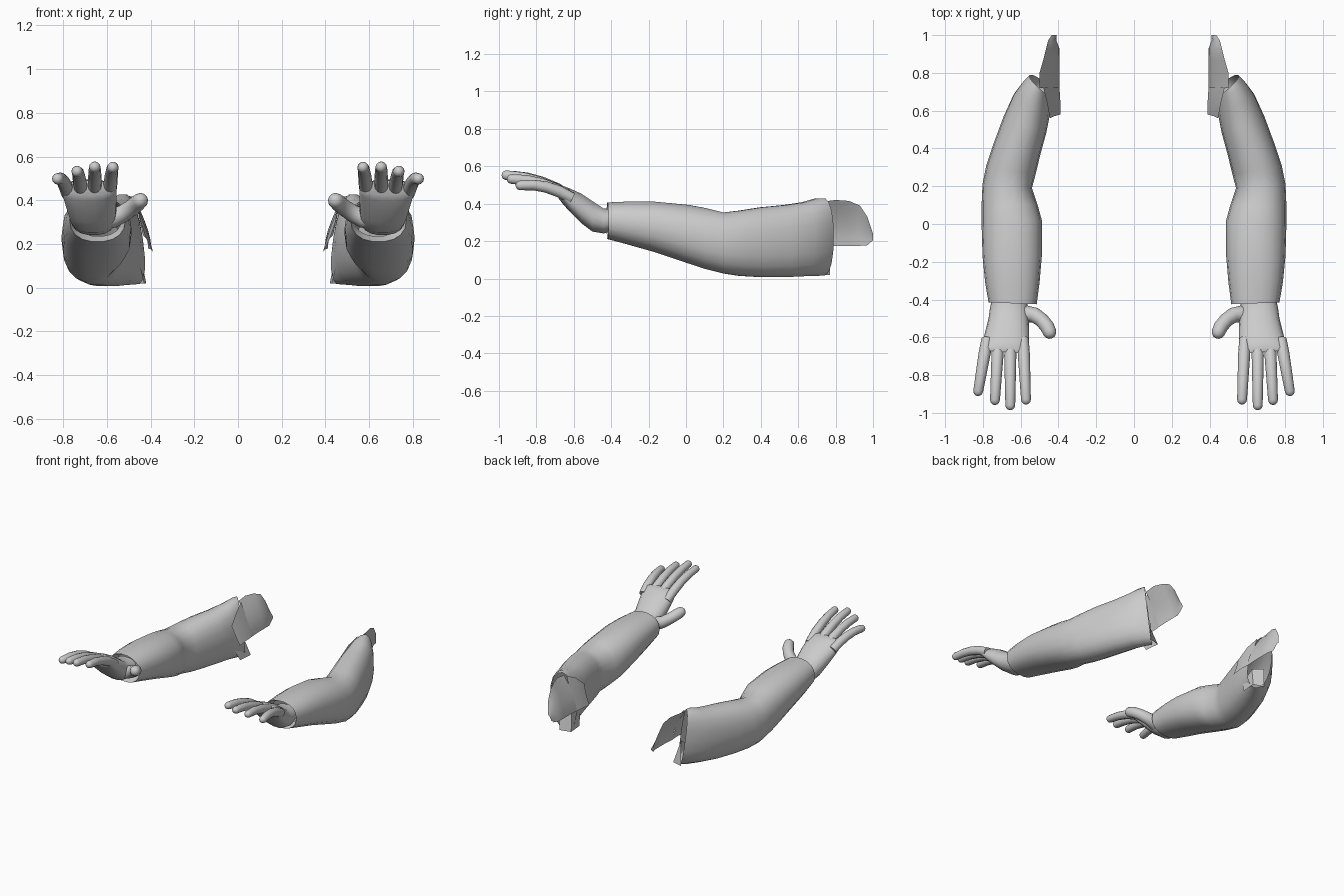
import bpy, bmesh, math
from mathutils import Vector

if "Cube" in bpy.data.objects:
    bpy.data.objects.remove(bpy.data.objects["Cube"])

grey = bpy.data.materials.new("light grey")
grey.diffuse_color = (0.6, 0.6, 0.6, 1)
grey.use_nodes = True
grey.node_tree.nodes["Principled BSDF"].inputs["Base Color"].default_value = grey.diffuse_color


def finish(name, bm, angle=50):
    """Turn a bmesh into a smooth object mirrored to the other arm."""
    bmesh.ops.recalc_face_normals(bm, faces=bm.faces)
    me = bpy.data.meshes.new(name)
    bm.to_mesh(me)
    bm.free()
    me.materials.append(grey)
    ob = bpy.data.objects.new(name, me)
    bpy.context.collection.objects.link(ob)
    ob.modifiers.new("other_arm", 'MIRROR')
    bpy.ops.object.select_all(action='DESELECT')
    ob.select_set(True)
    bpy.context.view_layer.objects.active = ob
    bpy.ops.object.shade_smooth_by_angle(angle=math.radians(angle))
    return ob


def loft(bm, rings, closed=True, caps=(False, False)):
    rows = [[bm.verts.new(p) for p in r] for r in rings]
    n = len(rows[0])
    for a, b in zip(rows, rows[1:]):
        for i in range(n if closed else n - 1):
            j = (i + 1) % n
            bm.faces.new((a[i], a[j], b[j], b[i]))
    for row, cap in zip((rows[0], rows[-1]), caps):
        if cap:
            bm.faces.new(row)


def oval(inner, outer, low, high, shear=0, n=18, power=0.88):
    """Upright ring between an inner and an outer side point."""
    pts = []
    for i in range(n):
        a = 2 * math.pi * i / n
        c, s = math.cos(a), math.sin(a)
        c = math.copysign(abs(c) ** power, c)
        s = math.copysign(abs(s) ** power, s)
        t = (c + 1) / 2
        pts.append(Vector((inner[0] + (outer[0] - inner[0]) * t + shear * s,
                           inner[1] + (outer[1] - inner[1]) * t,
                           (low + high) / 2 + (high - low) / 2 * s)))
    return pts


def tube(bm, path, radii, n=12):
    """Round limb along a path, finished with a domed tip."""
    path = [Vector(p) for p in path]
    radii = list(radii)
    end, r = path[-1], radii[-1]
    d = (end - path[-2]).normalized()
    for a in (30, 55, 78):
        path.append(end + d * r * math.sin(math.radians(a)))
        radii.append(r * math.cos(math.radians(a)))
    rings = []
    for i, p in enumerate(path):
        t = (path[min(i + 1, len(path) - 1)] - path[max(i - 1, 0)]).normalized()
        side = t.cross(Vector((0, 0, 1))).normalized()
        up = side.cross(t)
        rings.append([p + radii[i] * (side * math.cos(2 * math.pi * k / n)
                      + up * math.sin(2 * math.pi * k / n)) for k in range(n)])
    loft(bm, rings, caps=(True, True))


# Sleeve: open tube bent at the elbow, with a turned-in cuff
bm = bmesh.new()
loft(bm, [
    oval((.535, -.36), (.745, -.36), .235, .385),
    oval((.515, -.425), (.77, -.415), .21, .408),
    oval((.50, -.31), (.788, -.31), .18, .413),
    oval((.488, -.17), (.802, -.17), .14, .413),
    oval((.488, .02), (.807, .0), .08, .396),
    oval((.51, .10), (.807, .10), .05, .38),
    oval((.54, .19), (.802, .21), .025, .355),
    oval((.522, .26), (.782, .31), .012, .365),
    oval((.495, .37), (.742, .43), .005, .383),
    oval((.465, .48), (.69, .57), .005, .395),
    oval((.447, .57), (.635, .69), .01, .41, .01),
    oval((.44, .64), (.58, .76), .012, .43, .02),
    oval((.435, .68), (.545, .79), .015, .43, .03),
])
finish("sleeve", bm)

# Shoulder flap: curved sheet behind the sleeve, rows from front to back
bm = bmesh.new()
rows = []
for y, low, high, x_top in ((.72, .17, .41, .50), (.80, .175, .42, .50),
                            (.87, .175, .415, .48), (.93, .175, .39, .465),
                            (.97, .178, .33, .455), (1.0, .205, .24, .435)):
    x_low = .395 if y < .95 else .41
    rows.append([(x_low + (x_top - x_low) * (k / 5) ** 1.6, y,
                  low + (high - low) * k / 5) for k in range(6)])
loft(bm, rows, closed=False)
finish("shoulder_flap", bm)

# Torn cloth on the inner side of the armhole
bm = bmesh.new()
loft(bm, [[(.445, .56, .30), (.425, .57, .24), (.39, .58, .16)],
          [(.46, .64, .37), (.42, .65, .27), (.39, .65, .17)],
          [(.48, .72, .41), (.43, .73, .28), (.395, .73, .17)]], closed=False)
loft(bm, [[(.45, .60, .10), (.43, .64, .02)],
          [(.45, .70, .17), (.42, .75, .02)],
          [(.50, .77, .16), (.50, .77, .02)]], closed=False)
finish("torn_cloth", bm)

# Palm: flattened loft rising towards the knuckles
bm = bmesh.new()
loft(bm, [
    oval((.575, -.37), (.745, -.37), .26, .37),
    oval((.562, -.44), (.762, -.44), .24, .375),
    oval((.558, -.50), (.77, -.50), .25, .415),
    oval((.555, -.56), (.785, -.56), .295, .455),
    oval((.555, -.62), (.80, -.62), .355, .482),
    oval((.557, -.66), (.81, -.65), .395, .495),
    oval((.565, -.685), (.805, -.67), .425, .49),
], caps=(True, True))
finish("palm", bm)

# Four fingers: base x, tip x, tip y, tip z
bm = bmesh.new()
for bx, tx, ty, tz in ((.587, .572, -.93, .55), (.655, .655, -.96, .552),
                       (.718, .736, -.932, .532), (.778, .825, -.885, .498)):
    base = Vector((bx, -.61, .43))
    tip = Vector((tx, ty, tz))
    path, radii = [], []
    for t, r in ((0, .03), (.25, .032), (.5, .030), (.75, .028), (1, .026)):
        p = base.lerp(tip, t)
        p.z += .10 * t * (1 - t)
        path.append(p)
        radii.append(r)
    tube(bm, path, radii)
finish("fingers", bm)

# Thumb curling inward
bm = bmesh.new()
tube(bm, [(.62, -.49, .31), (.57, -.475, .32), (.525, -.483, .34),
          (.487, -.51, .365), (.459, -.545, .388), (.447, -.572, .398)],
     (.045, .045, .041, .038, .038, .036))
finish("thumb", bm)
